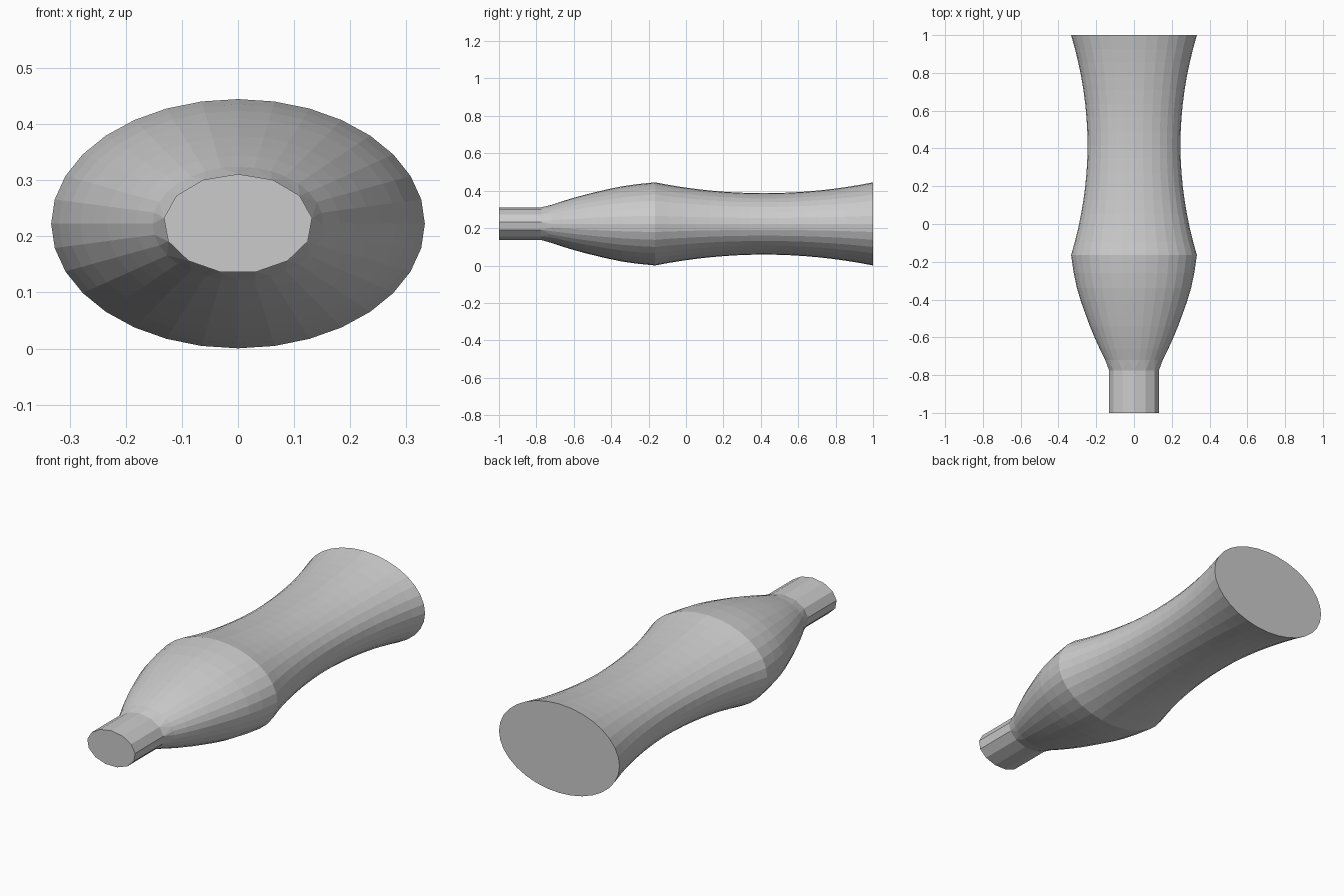
import bpy, bmesh
from math import sin, cos, pi

if "Cube" in bpy.data.objects:
    bpy.data.objects.remove(bpy.data.objects["Cube"])

CZ = 0.2225      # height of the long axis
RATIO = 0.667    # ellipse height / width


def ring(bm, y, rx, sides, rz=None):
    """Elliptical ring of edges across the long axis."""
    rz = rx * RATIO if rz is None else rz
    vs = [bm.verts.new((rx * sin(2 * pi * i / sides), y, CZ + rz * cos(2 * pi * i / sides)))
          for i in range(sides)]
    edges = [bm.edges.new((vs[i], vs[(i + 1) % sides])) for i in range(sides)]
    return vs, edges


def join(bm, a, b):
    n = len(a[0])
    if n == len(b[0]):
        for i in range(n):
            j = (i + 1) % n
            bm.faces.new((a[0][i], a[0][j], b[0][j], b[0][i]))
    else:
        bmesh.ops.bridge_loops(bm, edges=a[1] + b[1])


bm = bmesh.new()

# neck: 13-sided straight tube
rings = [ring(bm, y, 0.133, 13, 0.0885) for y in (-1.0, -0.775)]

# bulging shoulder
shoulder = [(-0.72, 0.152), (-0.66, 0.182), (-0.6, 0.209), (-0.54, 0.234), (-0.48, 0.256),
            (-0.41, 0.281), (-0.34, 0.302), (-0.26, 0.319), (-0.165, 0.333)]
rings += [ring(bm, y, r, 32) for y, r in shoulder]

# waisted body flaring to the flat end
STEPS = 16
for k in range(1, STEPS + 1):
    y = -0.165 + 1.165 * k / STEPS
    t = (y - 0.4175) / 0.5825
    rings.append(ring(bm, y, 0.246 + 0.087 * t * t, 32))

for a, b in zip(rings, rings[1:]):
    join(bm, a, b)

# flat end caps
bm.faces.new(rings[0][0])
bm.faces.new(rings[-1][0])
bmesh.ops.recalc_face_normals(bm, faces=bm.faces[:])

mesh = bpy.data.meshes.new("handle_body")
bm.to_mesh(mesh)
bm.free()
bpy.context.collection.objects.link(bpy.data.objects.new("handle_body", mesh))
